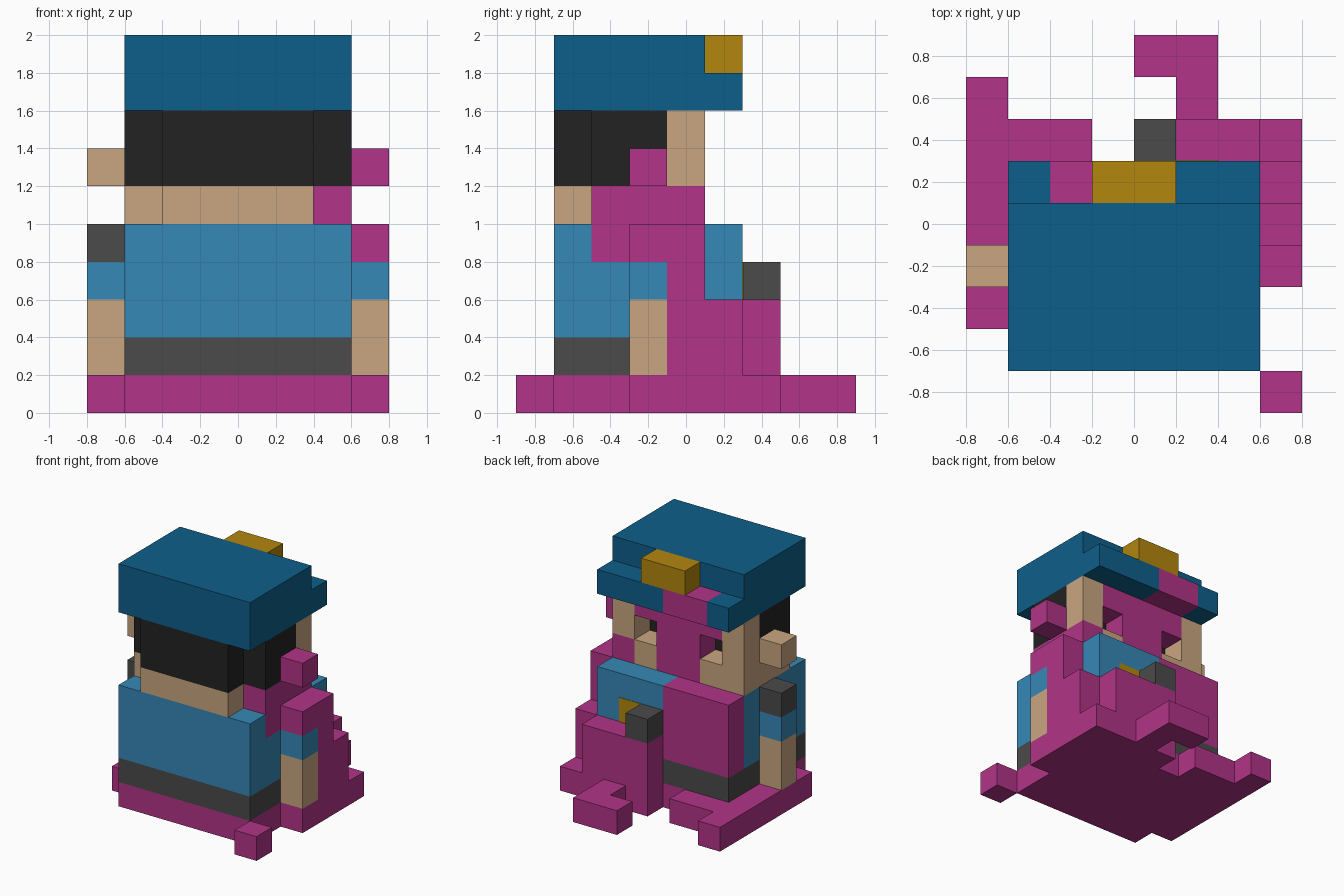
import bpy
import bmesh
from mathutils import Vector

old = bpy.data.objects.get("Cube")
if old:
    bpy.data.objects.remove(old, do_unlink=True)

UNIT = 0.2  # edge length of one block


def material(name, red, green, blue):
    mat = bpy.data.materials.new(name)
    mat.use_nodes = True
    colour = (red, green, blue, 1)
    mat.diffuse_color = colour
    shader = next(n for n in mat.node_tree.nodes if n.type == 'BSDF_PRINCIPLED')
    shader.inputs["Base Color"].default_value = colour
    return mat


navy = material("hat navy", .004, .114, .254)
blue = material("coat blue", .037, .246, .468)
magenta = material("magenta", .445, .034, .242)
skin = material("skin tan", .584, .381, .216)
black = material("hair black", .016, .016, .016)
grey = material("belt grey", .069, .069, .069)
gold = material("gold", .445, .238, .004)


def block(name, mat, x, y, z):
    """Box spanning block ranges: x from the centre, y from the front, z from the ground."""
    low, high = (Vector((a, b - 4.5, c)) * UNIT for a, b, c in zip(x, y, z))
    bm = bmesh.new()
    bmesh.ops.create_cube(bm, size=1)
    bmesh.ops.scale(bm, vec=high - low, verts=bm.verts)
    bmesh.ops.translate(bm, vec=(low + high) / 2, verts=bm.verts)
    mesh = bpy.data.meshes.new(name)
    bm.to_mesh(mesh)
    bm.free()
    mesh.materials.append(mat)
    obj = bpy.data.objects.new(name, mesh)
    bpy.context.collection.objects.link(obj)
    return obj


# Base and its feet
GROUND = (0, 1)
block("base_core", magenta, (-3, 3), (1, 6), GROUND)
block("base_right_strip", magenta, (-4, -3), (2, 8), GROUND)
block("base_left_strip", magenta, (3, 4), (3, 7), GROUND)
block("base_corner_block", magenta, (3, 4), (0, 1), GROUND)
block("right_toe", magenta, (-3, -1), (6, 7), GROUND)
block("left_toe", magenta, (0, 3), (6, 7), GROUND)
block("foot_link", magenta, (1, 2), (7, 8), GROUND)
block("foot_end", magenta, (0, 2), (8, 9), GROUND)

# Torso
block("belt", grey, (-3, 3), (1, 6), (1, 2))
block("coat_front", blue, (-3, 3), (1, 2), (2, 5))
block("coat_middle", blue, (-3, 3), (2, 5), (2, 4))
block("coat_upper", blue, (-3, 2), (2, 5), (4, 5))
block("shoulder_patch", magenta, (2, 3), (2, 5), (4, 5))
block("coat_back_left", blue, (0, 3), (5, 6), (2, 5))
block("coat_back_right", magenta, (-3, 0), (5, 6), (2, 5))
block("buckle", gold, (1, 2), (5.5, 6.02), (3, 4))
block("back_pack", magenta, (0, 3), (6, 7), (1, 3))
block("back_knob", grey, (0, 1), (6, 7), (3, 4))

# Arms and ears
for side, left, cuff, ear in (("right", -4, grey, skin), ("left", 3, magenta, magenta)):
    x, y = (left, left + 1), (3, 4)
    block(side + "_hand", skin, x, y, (1, 3))
    block(side + "_sleeve", blue, x, y, (3, 4))
    block(side + "_shoulder", cuff, x, y, (4, 5))
    block(side + "_ear", ear, x, y, (6, 7))
block("left_arm_rear", magenta, (3, 4), (4, 5), (1, 5))
block("left_arm_step", magenta, (3, 4), (5, 6), (1, 3))

# Head
block("jaw_front", skin, (-2, 2), (1, 2), (5, 6))
block("jaw_middle", skin, (-3, 2), (2, 4), (5, 6))
block("jaw_left", magenta, (2, 3), (2, 5), (5, 6))
block("chin_right", skin, (-3, -1), (4, 5), (5, 6))
block("chin_left", skin, (1, 2), (4, 5), (5, 6))
block("nose_panel", magenta, (-1, 1), (4, 5), (5, 8))
block("hair_front", black, (-2, 2), (1, 2), (6, 8))
block("hair_middle", black, (-3, 3), (2, 4), (6, 8))
for side, cheek, brow in (("right", -3, -2), ("left", 2, 1)):
    block(side + "_cheek", skin, (cheek, cheek + 1), (4, 5), (6, 8))
    block(side + "_brow", magenta, (brow, brow + 1), (4, 5), (7, 8))

# Hat with brim and badge
block("hat_crown", navy, (-3, 3), (1, 5), (8, 10))
block("brim_left", navy, (0, 3), (5, 6), (8, 9))
block("brim_patch", magenta, (-2, 0), (5, 6), (8, 9))
block("brim_right", navy, (-3, -2), (5, 6), (8, 9))
block("hat_badge", gold, (-1, 1), (5, 6), (9, 10))
